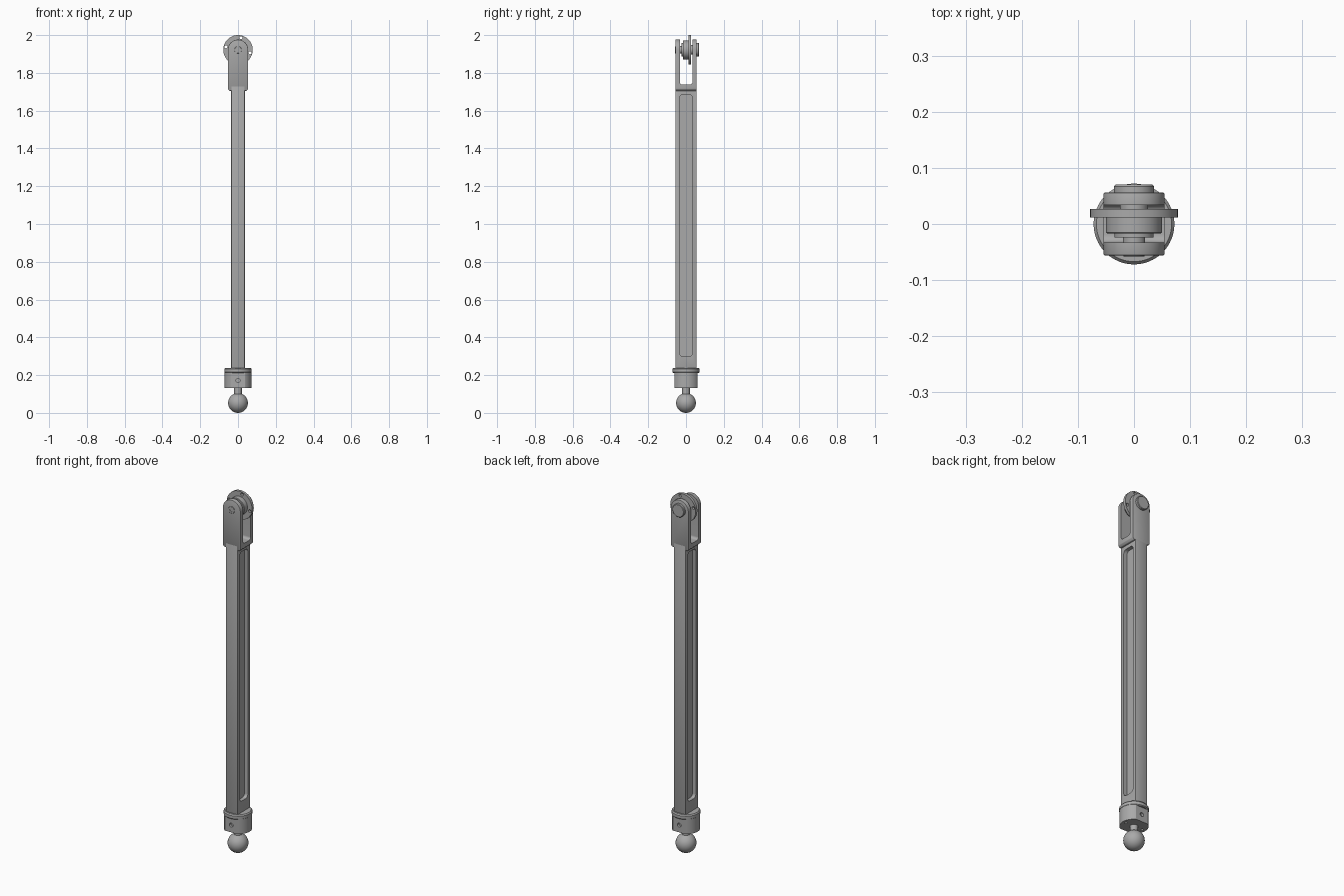
import bpy, bmesh
from math import pi, cos, sin, radians
from mathutils import Matrix, Vector

cube = bpy.data.objects.get("Cube")
if cube:
    bpy.data.objects.remove(cube)

grey = bpy.data.materials.new("machined grey")
grey.use_nodes = True
grey.diffuse_color = (0.4, 0.4, 0.4, 1)
grey.node_tree.nodes["Principled BSDF"].inputs["Base Color"].default_value = grey.diffuse_color


def finish(name, bm):
    bmesh.ops.recalc_face_normals(bm, faces=bm.faces)
    mesh = bpy.data.meshes.new(name)
    bm.to_mesh(mesh)
    bm.free()
    mesh.materials.append(grey)
    obj = bpy.data.objects.new(name, mesh)
    bpy.context.collection.objects.link(obj)
    return obj


def select(obj):
    bpy.ops.object.select_all(action="DESELECT")
    bpy.context.view_layer.objects.active = obj
    obj.select_set(True)


def prism(name, outline, axis, start, end):
    """Extrude an outline along x (outline in y, z) or along y (outline in x, z)."""
    bm = bmesh.new()
    place = (lambda u, v: (start, u, v)) if axis == "x" else (lambda u, v: (u, start, v))
    face = bm.faces.new([bm.verts.new(place(u, v)) for u, v in outline])
    ext = bmesh.ops.extrude_face_region(bm, geom=[face])
    step = Vector((end - start, 0, 0) if axis == "x" else (0, end - start, 0))
    bmesh.ops.translate(bm, vec=step, verts=[g for g in ext["geom"] if isinstance(g, bmesh.types.BMVert)])
    return finish(name, bm)


def lathe(name, profile, axis="z", centre=(0, 0, 0), steps=64):
    """Revolve (radius, position) pairs round an axis through centre."""
    bm = bmesh.new()
    verts = [bm.verts.new((r, 0, h)) for r, h in profile]
    edges = [bm.edges.new(pair) for pair in zip(verts, verts[1:])]
    bmesh.ops.spin(bm, geom=verts + edges, cent=(0, 0, 0), axis=(0, 0, 1), angle=2 * pi, steps=steps)
    bmesh.ops.remove_doubles(bm, verts=bm.verts, dist=1e-5)
    if axis == "y":
        bmesh.ops.rotate(bm, cent=(0, 0, 0), matrix=Matrix.Rotation(-pi / 2, 3, "X"), verts=bm.verts)
    bmesh.ops.translate(bm, vec=centre, verts=bm.verts)
    return finish(name, bm)


def rod(name, radius, start, end, axis, centre, steps=24):
    return lathe(name, [(0, start), (radius, start), (radius, end), (0, end)], axis, centre, steps)


def rounded_rect(u0, u1, v0, v1, r, n=6):
    corners = [(u1 - r, v1 - r), (u0 + r, v1 - r), (u0 + r, v0 + r), (u1 - r, v0 + r)]
    return [(u + r * cos(a), v + r * sin(a))
            for q, (u, v) in enumerate(corners)
            for a in [pi / 2 * (q + k / n) for k in range(n + 1)]]


def cut(obj, cutter, operation="DIFFERENCE"):
    cutter.hide_render = True
    mod = obj.modifiers.new("cut", "BOOLEAN")
    mod.operation, mod.object, mod.solver = operation, cutter, "EXACT"
    select(obj)
    bpy.ops.object.modifier_apply(modifier=mod.name)
    bpy.data.objects.remove(cutter)


def bevel(obj, width):
    mod = obj.modifiers.new("soft edges", "BEVEL")
    mod.width, mod.segments, mod.limit_method = width, 2, "ANGLE"
    select(obj)
    bpy.ops.object.modifier_apply(modifier=mod.name)


PIN_Z = 1.922

# Long bar with a pocket milled into each side
bar = prism("bar", [(-0.036, 0.22), (0.036, 0.22), (0.036, 1.73), (-0.036, 1.73)], "y", -0.056, 0.056)
bevel(bar, 0.002)
for side in (-1, 1):
    pocket = prism("pocket_cutter", rounded_rect(-0.035, 0.035, 0.3, 1.685, 0.018), "x", side * 0.015, side * 0.06)
    cut(bar, pocket)

# Fork with a round top and an open slot
arc = [(0.054 * cos(pi * k / 32), PIN_Z + 0.054 * sin(pi * k / 32)) for k in range(33)]
fork = prism("fork", arc + [(-0.054, 1.715), (-0.046, 1.705), (0.046, 1.705), (0.054, 1.715)], "y", -0.056, 0.056)
bevel(fork, 0.002)
cut(fork, prism("slot_cutter", rounded_rect(-0.033, 0.034, 1.738, 2.1, 0.014), "x", -0.1, 0.1))

# Roller with a thin drilled flange
roller = lathe("roller", [(0, -0.033), (0.02, -0.033), (0.02, -0.024), (0.035, -0.024), (0.035, -0.017),
                          (0.048, -0.017), (0.05, -0.015), (0.05, 0.012), (0.078, 0.012), (0.078, 0.027),
                          (0.025, 0.027), (0.025, 0.034), (0, 0.034)], "y", (0, 0, PIN_Z))
for k in range(4):
    a = radians(76 + 90 * k)
    cut(roller, rod("hole_cutter", 0.008, 0, 0.05, "y", (0.066 * cos(a), 0, PIN_Z + 0.066 * sin(a))))

# Pin with a wide head at the back and a hex socket at the front
pin = lathe("pin", [(0, -0.058), (0.018, -0.058), (0.019, -0.057), (0.019, 0.055), (0.036, 0.055),
                    (0.036, 0.067), (0.033, 0.07), (0, 0.07)], "y", (0, 0, PIN_Z))
cut(pin, rod("hex_cutter", 0.011, -0.07, -0.045, "y", (0, 0, PIN_Z), 6))

# Collar with front and back flats, set screw holes and holes underneath
collar = rod("collar", 0.071, 0.132, 0.215, "z", (0, 0, 0), 64)
cut(collar, prism("flats_cutter", [(-0.1, 0.1), (0.1, 0.1), (0.1, 0.3), (-0.1, 0.3)], "y", -0.06, 0.06), "INTERSECT")
for side in (-1, 1):
    cut(collar, rod("screw_cutter", 0.011, side * 0.045, side * 0.08, "y", (0, 0, 0.172)))
    cut(collar, rod("under_cutter", 0.007, 0.1, 0.15, "z", (side * 0.052, 0, 0)))

# Rounded rim on top of the collar
rim = lathe("collar_rim", [(0, 0.212), (0.068, 0.212), (0.072, 0.216), (0.072, 0.232),
                           (0.067, 0.238), (0, 0.238)])

# Ball stud
ball = lathe("ball", [(0.0525 * sin(pi * k / 24), 0.0525 - 0.0525 * cos(pi * k / 24)) for k in range(25)])
neck = rod("ball_neck", 0.02, 0.09, 0.14, "z", (0, 0, 0), 32)

for obj in (bar, fork, roller, pin, collar, rim, ball, neck):
    select(obj)
    bpy.ops.object.shade_smooth_by_angle(angle=radians(30))
